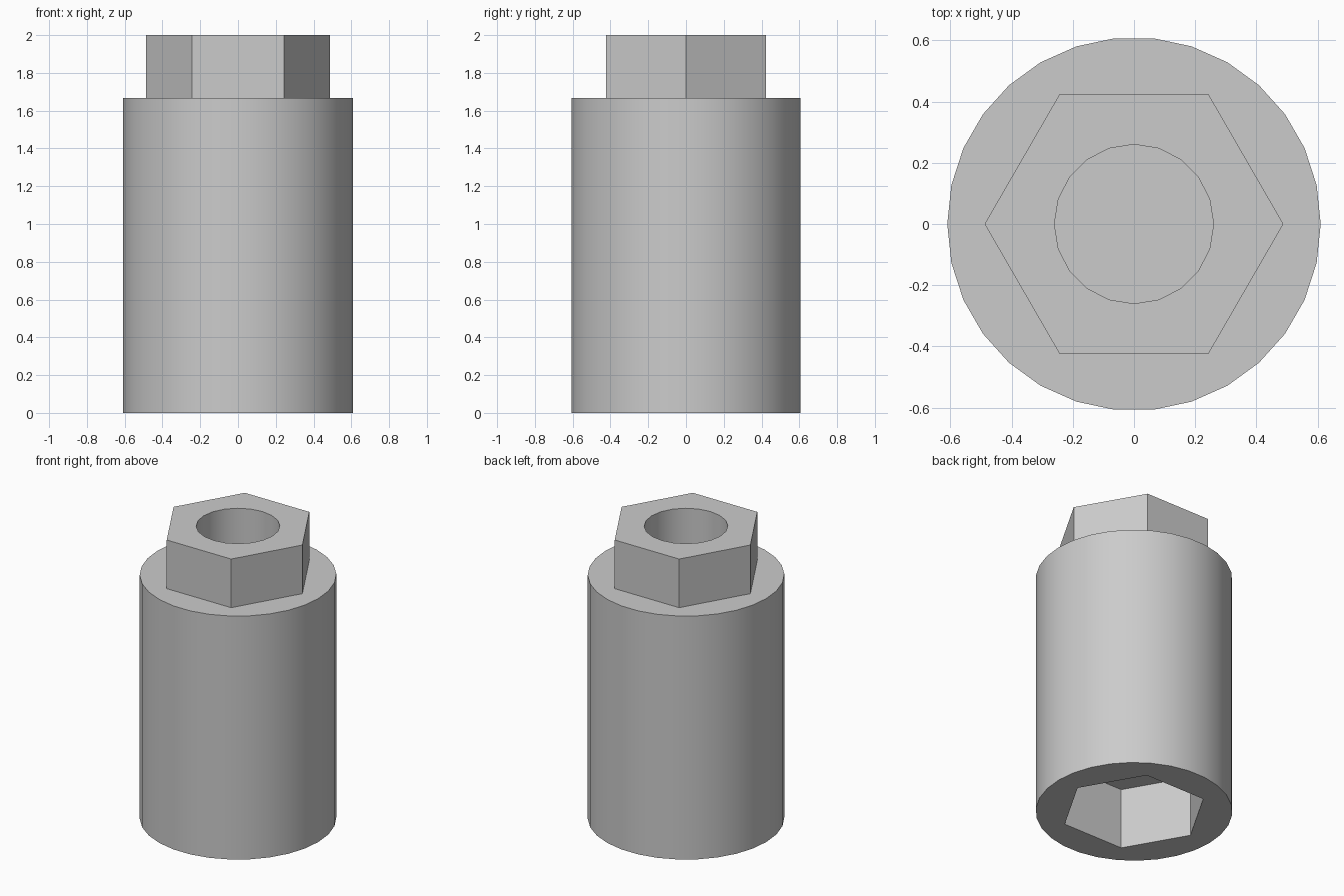
import bpy
import bmesh
from math import cos, sin, radians, tau

default = bpy.data.objects.get("Cube")
if default:
    bpy.data.objects.remove(default, do_unlink=True)

# Main dimensions
BODY_RADIUS, BODY_TOP = 0.61, 1.667
HEAD_RADIUS, HEAD_TOP = 0.488, 2.0
BORE_RADIUS, BORE_FLOOR = 0.26, 1.58
SOCKET_RADIUS, SOCKET_DEPTH = 0.457, 0.417

grey = bpy.data.materials.new("light grey")
grey.use_nodes = True
grey.diffuse_color = (0.6, 0.6, 0.6, 1)
grey.node_tree.nodes["Principled BSDF"].inputs["Base Color"].default_value = grey.diffuse_color

bm = bmesh.new()


def ring(sides, radius, z):
    return [bm.verts.new((radius * cos(tau * i / sides), radius * sin(tau * i / sides), z))
            for i in range(sides)]


def wall(low, high):
    n = len(low)
    for i in range(n):
        j = (i + 1) % n
        bm.faces.new((low[i], low[j], high[j], high[i]))


def prism_wall(sides, radius, bottom, top):
    low, high = ring(sides, radius, bottom), ring(sides, radius, top)
    wall(low, high)
    return low, high


def flat_between(outer, inner):
    """Fill the flat area between two outlines at the same height."""
    edges = [bm.edges.get((r[i - 1], r[i])) for r in (outer, inner) for i in range(len(r))]
    bmesh.ops.triangle_fill(bm, edges=edges, use_beauty=True, normal=(0, 0, 1))


# Round body, hexagonal head, round bore and hexagonal socket
body_low, body_high = prism_wall(30, BODY_RADIUS, 0, BODY_TOP)
head_low, head_high = prism_wall(6, HEAD_RADIUS, BODY_TOP, HEAD_TOP)
bore_low, bore_high = prism_wall(20, BORE_RADIUS, BORE_FLOOR, HEAD_TOP)
socket_low, socket_high = prism_wall(6, SOCKET_RADIUS, 0, SOCKET_DEPTH)

# Shoulder, head rim and bottom rim
flat_between(body_high, head_low)
flat_between(head_high, bore_high)
flat_between(body_low, socket_low)

# Bore floor and socket ceiling
bm.faces.new(bore_low)
bm.faces.new(socket_high)

bmesh.ops.recalc_face_normals(bm, faces=bm.faces)
mesh = bpy.data.meshes.new("hex_socket_adapter")
bm.to_mesh(mesh)
bm.free()
mesh.materials.append(grey)

adapter = bpy.data.objects.new("hex_socket_adapter", mesh)
bpy.context.collection.objects.link(adapter)

# Smooth round walls, sharp hexagon corners and rims
bpy.ops.object.select_all(action='DESELECT')
adapter.select_set(True)
bpy.context.view_layer.objects.active = adapter
bpy.ops.object.shade_smooth_by_angle(angle=radians(30))
